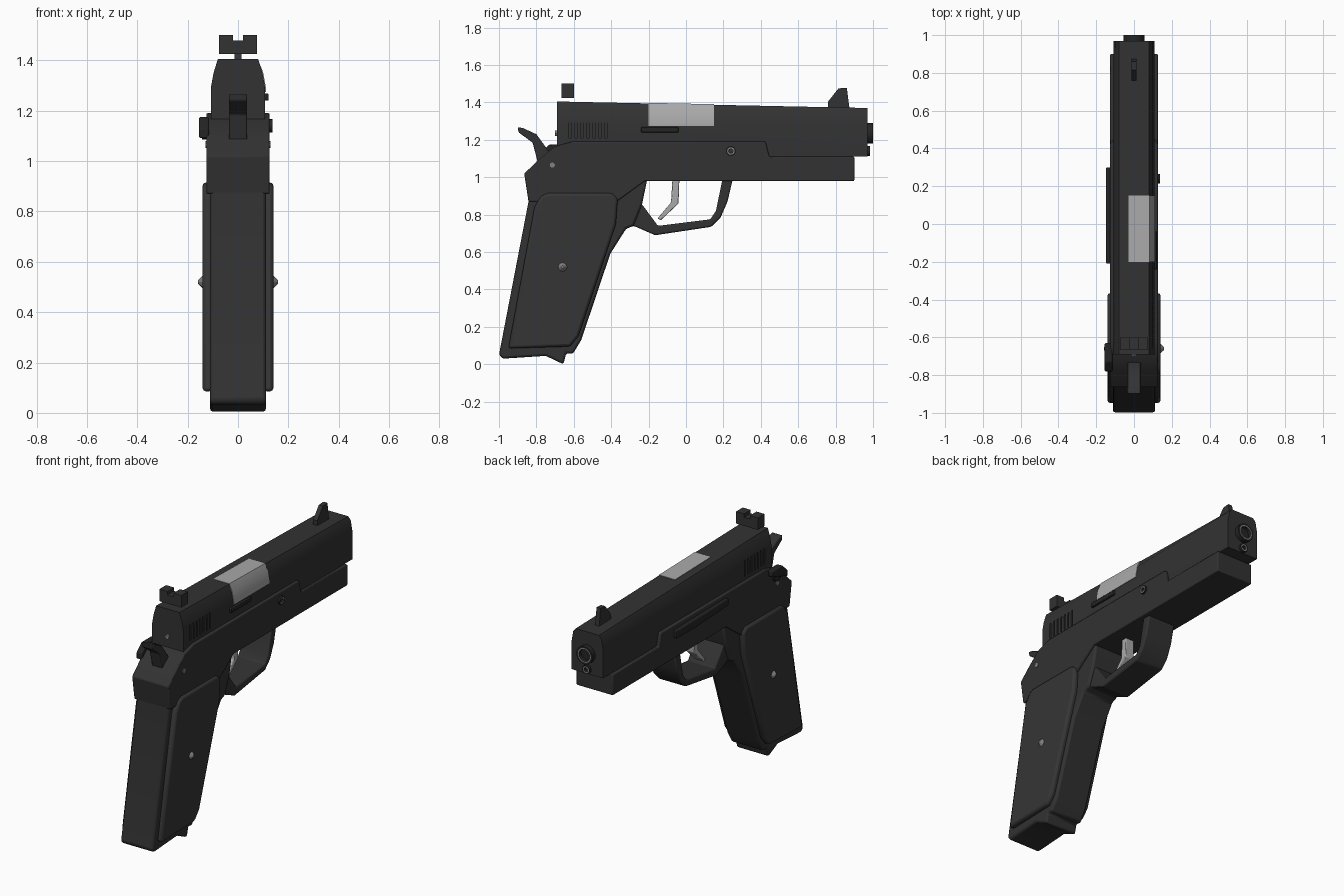
import bpy, bmesh, math
from mathutils import Matrix, Vector

if "Cube" in bpy.data.objects:
    bpy.data.objects.remove(bpy.data.objects["Cube"])


def material(name, v):
    m = bpy.data.materials.new(name)
    m.diffuse_color = (v, v, v, 1)
    m.use_nodes = True
    m.node_tree.nodes["Principled BSDF"].inputs["Base Color"].default_value = m.diffuse_color
    return m


BODY = material("dark_gunmetal", 0.032)
PANEL = material("grip_charcoal", 0.036)
BLACK = material("black_steel", 0.018)
STEEL = material("bright_steel", 0.40)
PIN = material("pin_steel", 0.22)


def finish(name, bm, mats, bevel=0, segs=2):
    bmesh.ops.recalc_face_normals(bm, faces=bm.faces[:])
    me = bpy.data.meshes.new(name)
    bm.to_mesh(me)
    bm.free()
    ob = bpy.data.objects.new(name, me)
    bpy.context.collection.objects.link(ob)
    for m in mats:
        me.materials.append(m)
    if bevel:
        b = ob.modifiers.new("bevel", "BEVEL")
        b.width, b.segments, b.limit_method = bevel, segs, 'ANGLE'
        b.angle_limit = math.radians(35)
    return ob


def loft(name, a, b, mat, bevel=0):
    """Solid between two matching rings of 3D points."""
    bm = bmesh.new()
    ra, rb = [[bm.verts.new(p) for p in r] for r in (a, b)]
    bm.faces.new(ra)
    bm.faces.new(rb)
    n = len(a)
    for i in range(n):
        j = (i + 1) % n
        bm.faces.new((ra[i], ra[j], rb[j], rb[i]))
    return finish(name, bm, [mat], bevel)


def prism(name, yz, x0, x1, mat, bevel=0):
    """Side profile in y, z extruded across x."""
    return loft(name, [(x0, y, z) for y, z in yz], [(x1, y, z) for y, z in yz], mat, bevel)


def box(name, x, y, z, mat, bevel=0):
    return prism(name, [(y[0], z[0]), (y[1], z[0]), (y[1], z[1]), (y[0], z[1])],
                 x[0], x[1], mat, bevel)


def rod(name, p, q, r, mat, r2=None, sides=20, bore=None):
    """Cylinder from p to q; bore insets a recessed hole with a steel lip."""
    p, q = Vector(p), Vector(q)
    d = q - p
    bm = bmesh.new()
    mtx = Matrix.Translation((p + q) / 2) @ d.to_track_quat('Z', 'Y').to_matrix().to_4x4()
    bmesh.ops.create_cone(bm, cap_ends=True, segments=sides, radius1=r,
                          radius2=r if r2 is None else r2, depth=d.length, matrix=mtx)
    if bore:
        d.normalize()
        end = max(bm.faces, key=lambda f: f.calc_center_median().dot(d) + f.normal.dot(d))
        lip = bmesh.ops.inset_individual(bm, faces=[end], thickness=bore)
        lip = bmesh.ops.inset_individual(bm, faces=[end], thickness=0.008)
        for f in lip['faces']:
            f.material_index = 1
        bmesh.ops.inset_individual(bm, faces=[end], thickness=0.001, depth=-0.02)
        end.material_index = 2
    return finish(name, bm, [mat, PIN, BLACK])


def top(y):
    return 1.405 - 0.021 * (y + 0.69)


# Slide with a faceted crown
def slide_ring(y):
    half = [(0.108, 1.11), (0.108, 1.29), (0.097, 1.35), (0.08, top(y))]
    return [(x, y, z) for x, z in half] + [(-x, y, z) for x, z in reversed(half)]


slide = loft("slide", slide_ring(-0.69), slide_ring(0.97), BODY)

# Rear serrations cut into both sides of the slide
bm = bmesh.new()
for s in (-1, 1):
    for i in range(7):
        m = Matrix.Translation((s * 0.112, -0.62 + i * 0.032, 1.26)) @ \
            Matrix.Diagonal((0.025, 0.010, 0.10, 1))
        bmesh.ops.create_cube(bm, size=1, matrix=m)
cutter = finish("serration_cutter", bm, [BODY])
cutter.hide_render = True
cutter.hide_viewport = True
cut = slide.modifiers.new("serrations", "BOOLEAN")
cut.object, cut.operation, cut.solver = cutter, 'DIFFERENCE', 'EXACT'


# Bright chamber showing through the ejection port
def port_ring(y):
    t = top(y) + 0.003
    return [(x, y, z) for x, z in
            [(-0.03, 1.275), (0.111, 1.275), (0.111, 1.29), (0.1, 1.352), (0.081, t), (-0.03, t)]]


loft("chamber", port_ring(-0.2), port_ring(0.15), STEEL)
box("extractor", (0.09, 0.122), (-0.24, -0.04), (1.24, 1.268), BLACK, 0.004)

# Sights
prism("front_sight", [(0.76, 1.36), (0.76, 1.405), (0.815, 1.475), (0.86, 1.478), (0.875, 1.36)],
      -0.014, 0.014, BODY)
box("rear_sight", (-0.075, 0.075), (-0.665, -0.60), (1.425, 1.478), BODY)
for s in (-1, 1):
    box("rear_sight_ear", sorted((s * 0.02, s * 0.075)), (-0.665, -0.60), (1.475, 1.5), BODY)

# Barrel, guide rod and firing pin
rod("barrel", (0, 0.9, 1.235), (0, 1.0, 1.235), 0.055, BLACK, sides=24, bore=0.010)
rod("guide_rod", (0, 0.9, 1.14), (0, 0.985, 1.14), 0.027, BLACK, bore=0.006)
rod("firing_pin", (0, -0.66, 1.235), (0, -0.70, 1.235), 0.014, PIN, sides=12)

# Frame with dust cover
prism("frame", [(0.425, 1.19), (-0.61, 1.19), (-0.70, 1.165), (-0.78, 1.10), (-0.865, 1.02),
                (-0.842, 0.87), (-0.37, 0.87), (-0.22, 0.98), (0.90, 0.98), (0.90, 1.11),
                (0.445, 1.11)], -0.126, 0.126, BODY, 0.006)

# Grip core with magazine base
prism("grip", [(-0.85, 1.0), (-0.842, 0.87), (-1.0, 0.05), (-0.98, 0.03), (-0.75, 0.045),
               (-0.655, 0.0), (-0.64, 0.06), (-0.605, 0.055), (-0.56, 0.13), (-0.405, 0.59),
               (-0.32, 0.725), (-0.28, 0.74), (-0.235, 0.855), (-0.205, 1.0)],
      -0.111, 0.111, BODY, 0.012)

# Trigger guard and trigger
prism("trigger_guard", [(-0.33, 0.72), (-0.28, 0.74), (-0.165, 0.69), (0.135, 0.735),
                        (0.185, 0.785), (0.222, 0.87), (0.25, 0.99), (0.195, 0.99),
                        (0.16, 0.82), (0.13, 0.775), (-0.15, 0.74), (-0.235, 0.855),
                        (-0.26, 0.855)], -0.095, 0.095, BODY, 0.008)
prism("trigger", [(-0.072, 1.0), (-0.035, 1.0), (-0.04, 0.86), (-0.135, 0.77),
                  (-0.152, 0.78), (-0.08, 0.865)], -0.03, 0.03, STEEL, 0.004)

# Hammer
prism("hammer", [(-0.90, 1.268), (-0.87, 1.262), (-0.80, 1.23), (-0.735, 1.14), (-0.70, 1.08),
                 (-0.79, 1.07), (-0.82, 1.185), (-0.895, 1.24)], -0.036, 0.036, BODY, 0.005)

# Grip panels, screws and frame pins on both sides
panel = [(-0.775, 0.90), (-0.74, 0.915), (-0.395, 0.915), (-0.365, 0.885), (-0.375, 0.75),
         (-0.575, 0.15), (-0.62, 0.095), (-0.95, 0.085), (-0.81, 0.84)]
for s, side in ((1, "right"), (-1, "left")):
    prism("grip_panel_" + side, panel, s * 0.10, s * 0.141, PANEL, 0.014)
    rod("grip_screw_" + side, (s * 0.135, -0.66, 0.52), (s * 0.158, -0.66, 0.52), 0.03, PIN,
        r2=0.008, sides=8)
    rod("hammer_pin_" + side, (s * 0.11, -0.715, 1.065), (s * 0.13, -0.715, 1.065), 0.014, PIN,
        sides=10)
rod("slide_stop_pin", (0.1, 0.24, 1.14), (0.137, 0.24, 1.14), 0.026, BLACK, sides=16, bore=0.006)

# Left side controls
prism("slide_stop", [(0.30, 1.11), (0.30, 1.16), (-0.21, 1.165), (-0.21, 1.125), (0.1, 1.11)],
      -0.148, -0.11, BLACK, 0.005)
rod("safety_pivot", (-0.11, -0.70, 1.12), (-0.142, -0.70, 1.12), 0.035, BLACK)
prism("safety_lever", [(-0.78, 1.09), (-0.78, 1.13), (-0.73, 1.175), (-0.63, 1.175), (-0.63, 1.14)],
      -0.155, -0.115, BLACK, 0.006)

# Smooth rounded parts, keep hard edges
for ob in bpy.context.scene.objects:
    if ob is cutter:
        continue
    bpy.ops.object.select_all(action='DESELECT')
    ob.select_set(True)
    bpy.context.view_layer.objects.active = ob
    bpy.ops.object.shade_smooth_by_angle(angle=math.radians(30))
